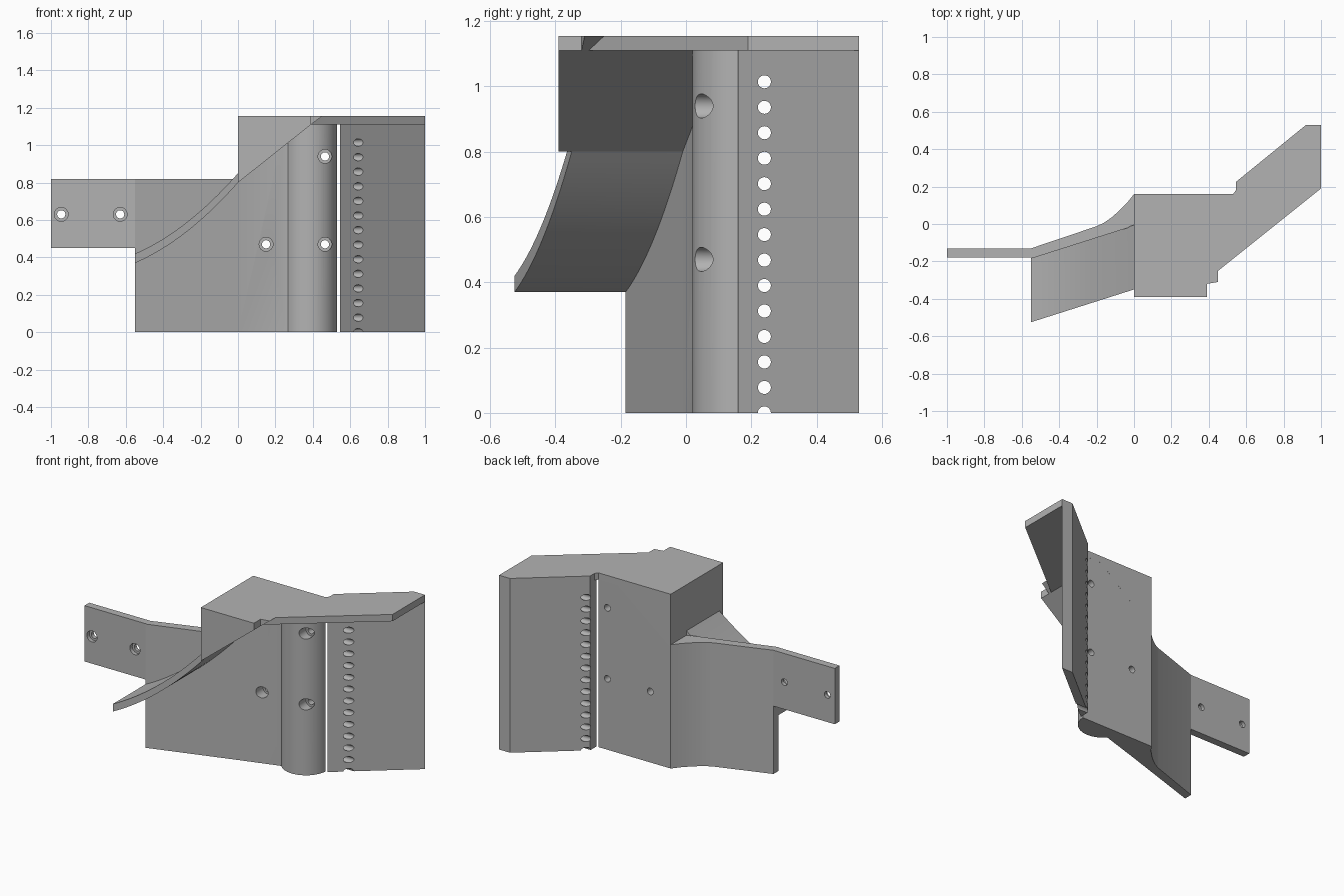
import bpy, bmesh, math
from mathutils import Matrix, Vector

if "Cube" in bpy.data.objects:
    bpy.data.objects.remove(bpy.data.objects["Cube"])

GREY = (0.45, 0.45, 0.45, 1)
grey = bpy.data.materials.new("plain_grey")
grey.use_nodes = True
grey.diffuse_color = GREY
grey.node_tree.nodes["Principled BSDF"].inputs["Base Color"].default_value = GREY


def finish(name, bm):
    bmesh.ops.recalc_face_normals(bm, faces=bm.faces)
    mesh = bpy.data.meshes.new(name)
    bm.to_mesh(mesh)
    bm.free()
    mesh.materials.append(grey)
    ob = bpy.data.objects.new(name, mesh)
    bpy.context.collection.objects.link(ob)
    return ob


def prism(name, base, offset):
    """Solid made by sweeping a planar outline along an offset."""
    bm = bmesh.new()
    face = bm.faces.new([bm.verts.new(p) for p in base])
    top = bmesh.ops.extrude_face_region(bm, geom=[face])["geom"]
    moved = [v for v in top if isinstance(v, bmesh.types.BMVert)]
    bmesh.ops.translate(bm, verts=moved, vec=offset)
    return finish(name, bm)


def slab(name, outline, z0, z1):
    return prism(name, [(x, y, z0) for x, y in outline], (0, 0, z1 - z0))


def select(ob):
    bpy.ops.object.select_all(action='DESELECT')
    ob.select_set(True)
    bpy.context.view_layer.objects.active = ob


def drill(ob, start, end, radius):
    """Cut a round hole from start to end."""
    a, b = Vector(start), Vector(end)
    turn = (b - a).to_track_quat('Z', 'Y').to_matrix().to_4x4()
    bm = bmesh.new()
    bmesh.ops.create_cone(bm, cap_ends=True, segments=24, radius1=radius,
                          radius2=radius, depth=(b - a).length,
                          matrix=Matrix.Translation((a + b) / 2) @ turn)
    cutter = finish("hole_cutter", bm)
    cutter.hide_render = True
    mod = ob.modifiers.new("hole", 'BOOLEAN')
    mod.operation, mod.solver, mod.object = 'DIFFERENCE', 'EXACT', cutter
    select(ob)
    bpy.ops.object.modifier_apply(modifier=mod.name)
    bpy.data.objects.remove(cutter)


def screw_hole(ob, x, z, front, seat, back):
    drill(ob, (x, front, z), (x, seat, z), 0.037)
    drill(ob, (x, front, z), (x, back, z), 0.022)


# Mounting tab
tab = slab("mounting_tab", [(-1, -.18), (-.55, -.18), (-.55, -.13), (-1, -.13)], .45, .82)
for x in (-.945, -.63):
    screw_hole(tab, x, .63, -.3, -.155, 0)

# Flared side wall with a curved back
side_wall = slab("side_wall", [(-.55, -.185), (0, -.01), (0, .16), (-.04, .11), (-.08, .07),
                               (-.12, .035), (-.16, .007), (-.2, -.012), (-.55, -.13)], 0, .82)

# Core block with a rounded front column
start, end = math.radians(222), math.radians(356)
column = [(.38 + .15 * math.cos(a), .17 + .15 * math.sin(a))
          for a in (start + (end - start) * i / 24 for i in range(25))]
core = slab("core_block", [(0, -.01), (.26, .07)] + column + [(0, .16)], 0, 1.155)
for x, z in ((.15, .47), (.465, .47), (.465, .94)):
    screw_hole(core, x, z, -.2, .1, .3)

# Curved ramp, leaning with the side wall
def ramp_z(t):
    return .37 + .43 * (.55 * t + .45 * t * t)

steps = [i / 20 for i in range(21)]
lower = [(-.55 + .55 * t, -.525 + .175 * t, ramp_z(t)) for t in steps]
upper = [(x, y, z + .05) for x, y, z in reversed(lower)]
ramp = prism("curved_ramp", lower + upper, (0, .345, 0))

# Wedge bracket under the top
prism("wedge_bracket", [(0, -.39, .8), (.39, -.39, 1.11), (.39, -.39, 1.155), (0, -.39, 1.155)],
      (0, .55, 0))
prism("wedge_tip", [(.39, -.32, 1.11), (.45, -.31, 1.155), (.39, -.32, 1.155)], (0, .07, 0))

# Top plate
slab("top_plate", [(.38, .16), (.53, .16), (.545, .18), (.545, .225), (.92, .53),
                   (1, .53), (1, .19), (.39, -.298), (.38, -.298)], 1.11, 1.155)

# Angled wing with a column of holes
wing = slab("angled_wing", [(.545, .16), (1, .53), (.92, .53), (.545, .225)], 0, 1.12)
for i in range(14):
    z = .078 * i
    drill(wing, (.5, .24, z), (.8, .24, z), .02)

# Smooth the curved parts, keep edges sharp
for ob in (tab, side_wall, core, ramp, wing):
    select(ob)
    bpy.ops.object.shade_smooth_by_angle(angle=math.radians(30))
